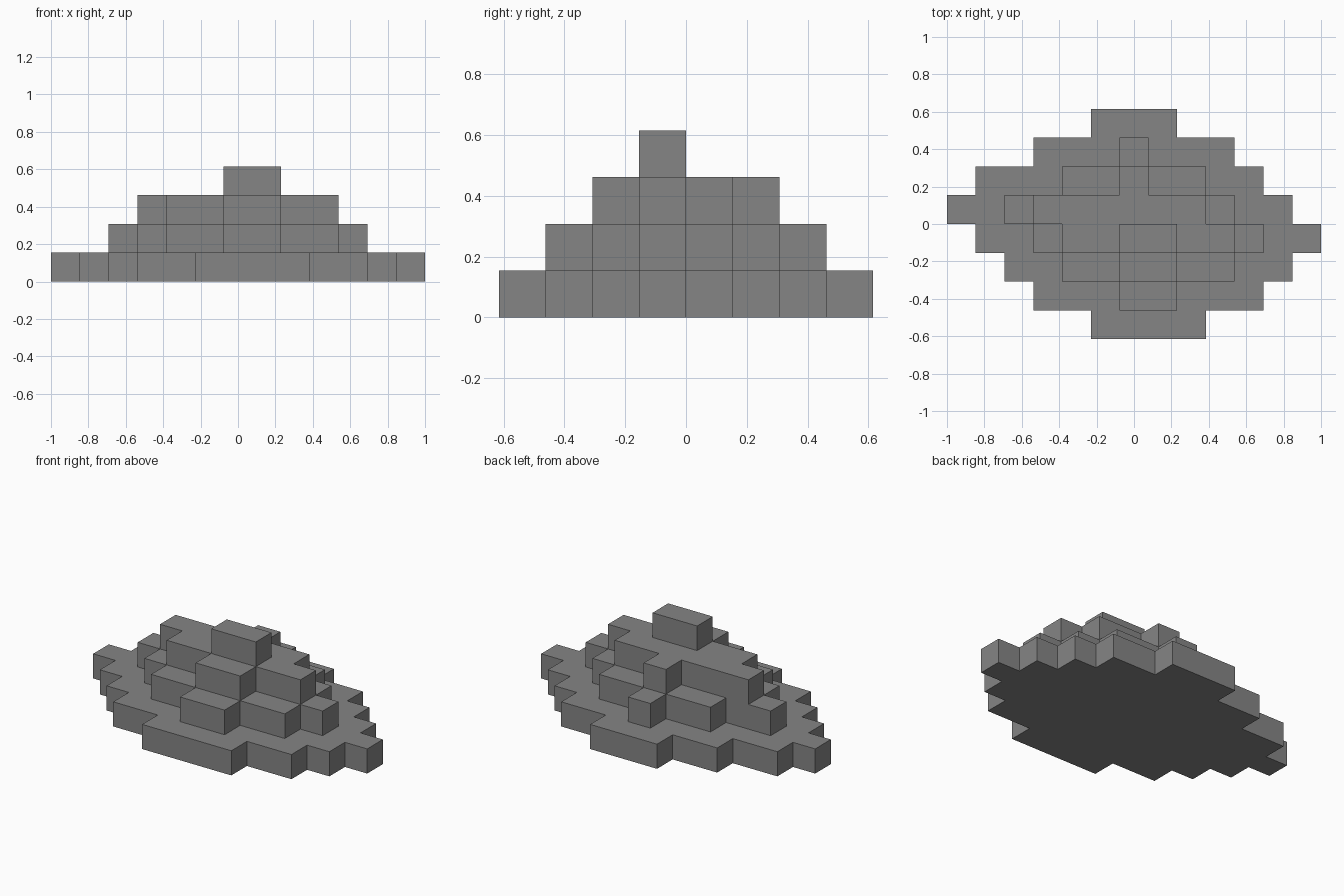
import bpy
import bmesh
import math
from mathutils import Vector

cube = bpy.data.objects.get("Cube")
if cube:
    bpy.data.objects.remove(cube, do_unlink=True)

# Block size: thirteen blocks span the longest side
U = 2 / 13
CENTRE = Vector((6.5, 4, 0))

# One stone grey
stone = bpy.data.materials.new("stone_grey")
stone.use_nodes = True
GREY = (0.235, 0.235, 0.235, 1)
stone.diffuse_color = GREY
stone.node_tree.nodes["Principled BSDF"].inputs["Base Color"].default_value = GREY

# Each tier: its first row from the front, then the block span of every row
TIERS = {
    "base_tier": (0, [(5, 9), (3, 11), (2, 12), (1, 13), (0, 12), (1, 11), (3, 10), (5, 8)]),
    "lower_tier": (1, [(6, 8), (4, 10), (3, 11), (2, 10), (4, 9), (6, 7)]),
    "upper_tier": (2, [(6, 8), (4, 10), (3, 9), (6, 7)]),
    "top_block": (3, [(6, 8)]),
}

# Occupied blocks of the whole mound
tier_blocks = {}
for level, (name, (first, spans)) in enumerate(TIERS.items()):
    tier_blocks[name] = {(x, first + row, level)
                         for row, (start, end) in enumerate(spans)
                         for x in range(start, end)}
solid = set().union(*tier_blocks.values())


def add_side(bm, block, axis, sign):
    """Add one outer side of a block, facing along the signed axis."""
    normal, a, b = (Vector((0, 0, 0)) for _ in range(3))
    normal[axis] = sign
    a[(axis + 1) % 3] = 0.5
    b[(axis + 2) % 3] = 0.5 * sign
    mid = Vector(block) + Vector((0.5, 0.5, 0.5)) + normal * 0.5 - CENTRE
    corners = (mid - a - b, mid + a - b, mid + a + b, mid - a + b)
    bm.faces.new([bm.verts.new(c * U) for c in corners])


# Build every tier from its exposed sides only, merged into large flat faces
for name, blocks in tier_blocks.items():
    bm = bmesh.new()
    for block in sorted(blocks):
        for axis in range(3):
            for sign in (-1, 1):
                neighbour = list(block)
                neighbour[axis] += sign
                if tuple(neighbour) not in solid:
                    add_side(bm, block, axis, sign)
    bmesh.ops.remove_doubles(bm, verts=bm.verts, dist=U / 100)
    bmesh.ops.dissolve_limit(bm, angle_limit=math.radians(1),
                             verts=bm.verts, edges=bm.edges)
    mesh = bpy.data.meshes.new(name)
    bm.to_mesh(mesh)
    bm.free()
    mesh.materials.append(stone)
    bpy.context.collection.objects.link(bpy.data.objects.new(name, mesh))
